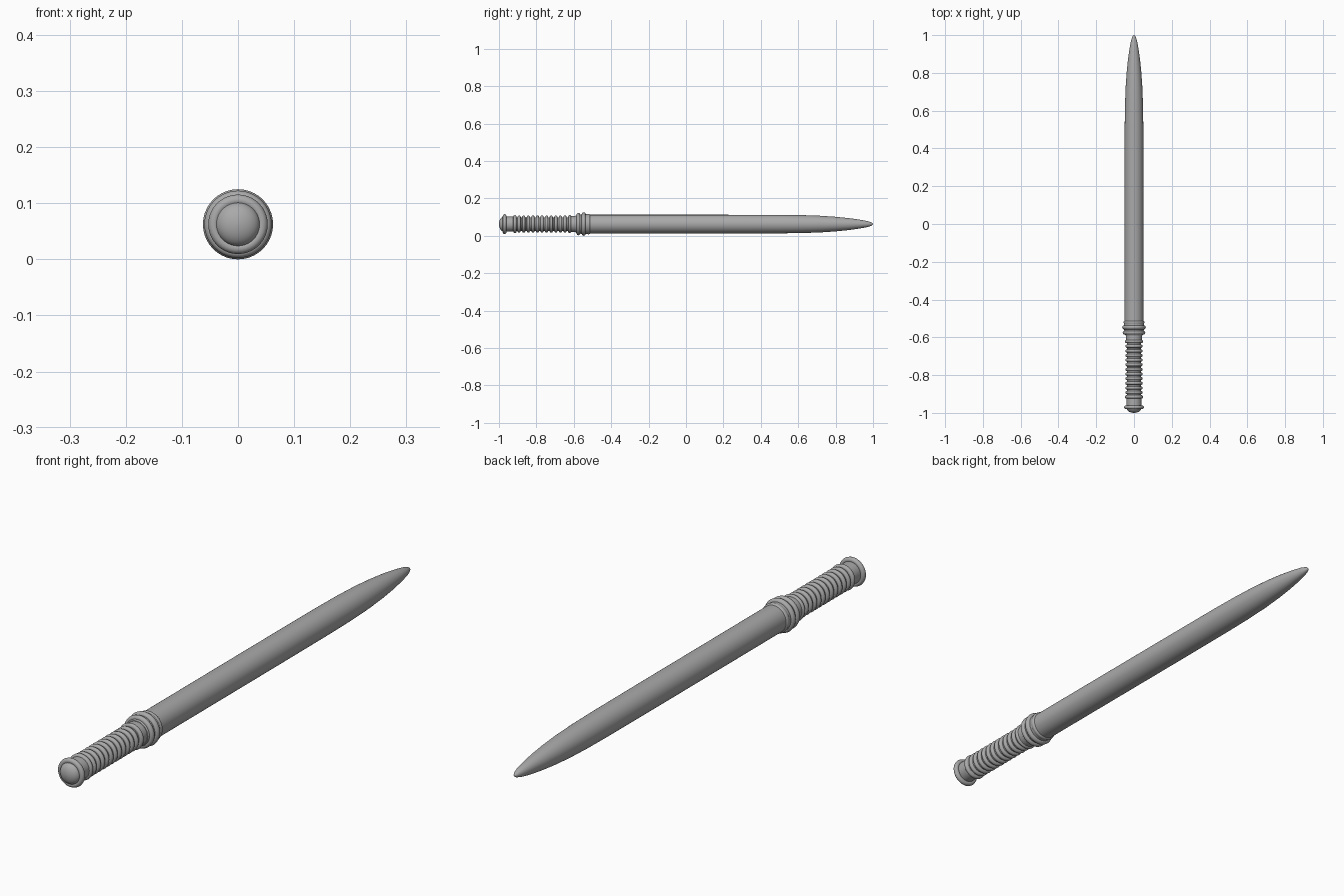
import bpy
import math

cube = bpy.data.objects.get("Cube")
if cube:
    bpy.data.objects.remove(cube, do_unlink=True)

SIDES = 40
AXIS_Z = 0.0625

grey = bpy.data.materials.new("matte grey")
grey.use_nodes = True
grey.diffuse_color = (0.4, 0.4, 0.4, 1)
grey.node_tree.nodes["Principled BSDF"].inputs["Base Color"].default_value = (0.4, 0.4, 0.4, 1)


def lathe(name, profile, closed=False):
    """Turn (y, radius) points about the long axis; open profiles get capped ends."""
    verts = []
    for y, r in profile:
        for i in range(SIDES):
            a = math.tau * i / SIDES
            verts.append((r * math.cos(a), y, AXIS_Z + r * math.sin(a)))
    n = len(profile)
    faces = []
    for k in range(n if closed else n - 1):
        a, b = k * SIDES, (k + 1) % n * SIDES
        for i in range(SIDES):
            j = (i + 1) % SIDES
            faces.append((a + i, b + i, b + j, a + j))
    if not closed:
        faces.append(tuple(range(SIDES)))
        faces.append(tuple(reversed(range((n - 1) * SIDES, n * SIDES))))
    mesh = bpy.data.meshes.new(name)
    mesh.from_pydata(verts, [], faces)
    mesh.materials.append(grey)
    obj = bpy.data.objects.new(name, mesh)
    bpy.context.collection.objects.link(obj)
    bpy.ops.object.select_all(action='DESELECT')
    obj.select_set(True)
    bpy.context.view_layer.objects.active = obj
    bpy.ops.object.shade_smooth_by_angle(angle=math.radians(40))
    return obj


def ring(name, y, outer, half_width, depth):
    """Rounded band whose crest reaches the outer radius."""
    points = []
    for i in range(12):
        a = -math.tau * i / 12
        points.append((y + half_width * math.cos(a), outer - depth + depth * math.sin(a)))
    return lathe(name, points, closed=True)


# Blade: straight round body with a long curved taper to a blunt point
lathe("blade", [(-0.53, 0.05), (0.2, 0.05), (0.5, 0.0495), (0.62, 0.048), (0.72, 0.0445),
                (0.8, 0.039), (0.87, 0.032), (0.93, 0.0235), (0.97, 0.016),
                (0.99, 0.0095), (0.997, 0.005), (1.0, 0.001)])

# Grip core and neck below the guard
lathe("grip_core", [(-0.97, 0.040), (-0.908, 0.040), (-0.905, 0.036), (-0.63, 0.036),
                    (-0.625, 0.043), (-0.53, 0.043)])

# Grip ridges
ring("grip_end_ring", -0.915, 0.048, 0.009, 0.009)
for i in range(11):
    ring(f"grip_ridge_{i + 1}", -0.892 + i * 0.0245, 0.046, 0.0085, 0.0085)
ring("grip_top_ring", -0.622, 0.049, 0.008, 0.009)

# Guard rings and collar holding the blade
lathe("guard_sleeve", [(-0.59, 0.045), (-0.58, 0.051), (-0.53, 0.053), (-0.515, 0.052)])
ring("guard_lower_ring", -0.575, 0.060, 0.010, 0.010)
ring("guard_upper_ring", -0.547, 0.0625, 0.011, 0.011)
ring("guard_collar_ring", -0.521, 0.055, 0.009, 0.007)

# Pommel: rounded flange with a domed cap
ring("pommel_flange", -0.97, 0.053, 0.010, 0.010)
lathe("pommel_plate", [(-0.979, 0.044), (-0.961, 0.044)])
dome = [(-0.976 - 0.024 * math.sin(t), max(0.039 * math.cos(t), 0.0005))
        for t in (math.pi / 2 * k / 8 for k in range(8, -1, -1))]
lathe("pommel_cap", dome)
